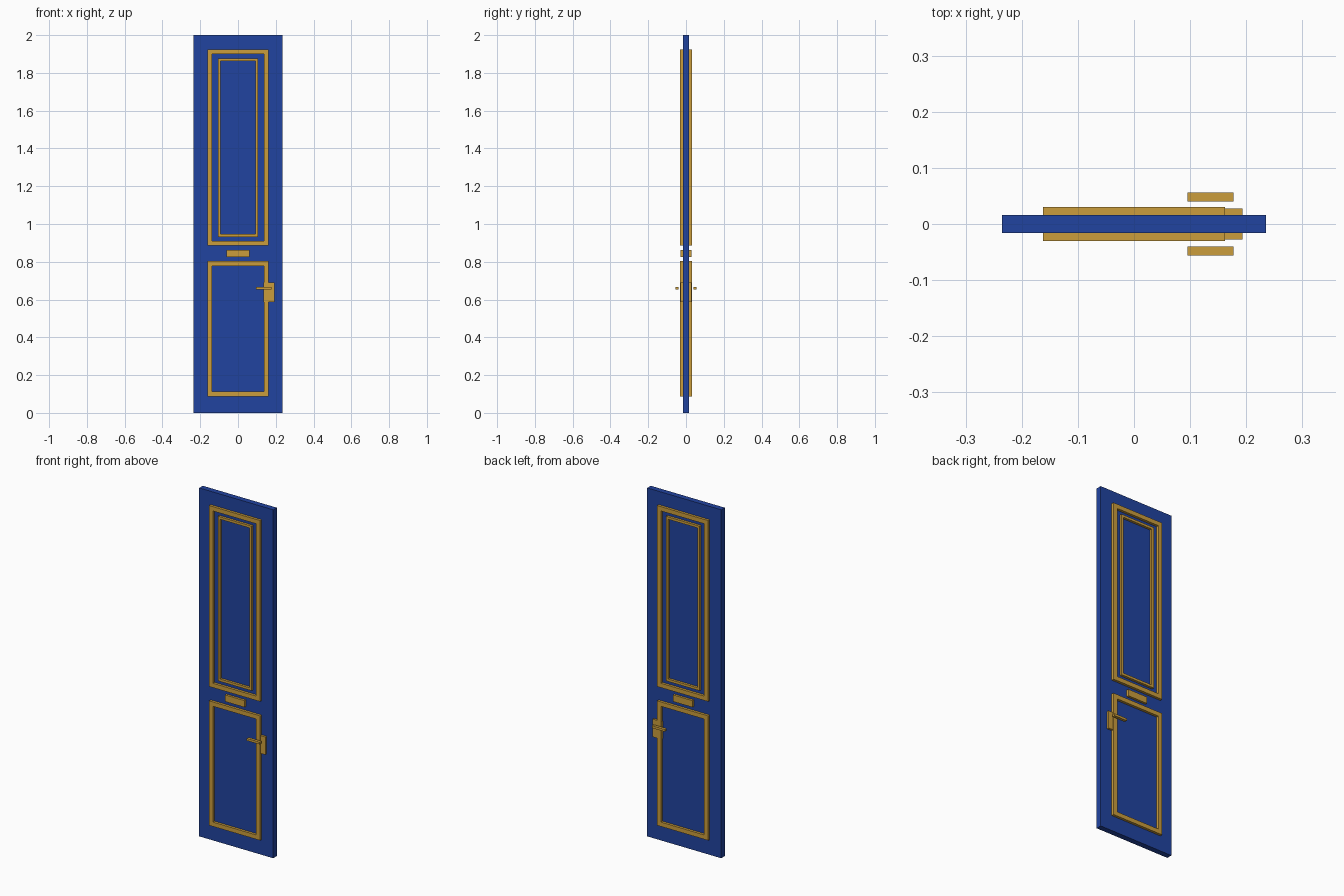
import bpy, bmesh

if "Cube" in bpy.data.objects:
    bpy.data.objects.remove(bpy.data.objects["Cube"])


def material(name, colour):
    m = bpy.data.materials.new(name)
    m.diffuse_color = (*colour, 1)
    m.use_nodes = True
    m.node_tree.nodes["Principled BSDF"].inputs["Base Color"].default_value = m.diffuse_color
    return m


BLUE = material("royal_blue", (0.015, 0.056, 0.35))
GOLD = material("brass_gold", (0.60, 0.34, 0.045))


def finish(name, bm, mat):
    bmesh.ops.recalc_face_normals(bm, faces=bm.faces)
    me = bpy.data.meshes.new(name)
    bm.to_mesh(me)
    bm.free()
    me.materials.append(mat)
    ob = bpy.data.objects.new(name, me)
    bpy.context.collection.objects.link(ob)
    return ob


def box(name, x, y, z, mat):
    bm = bmesh.new()
    bmesh.ops.create_cube(bm, size=1)
    for v in bm.verts:
        v.co = [r[0] if c < 0 else r[1] for c, r in zip(v.co, (x, y, z))]
    return finish(name, bm, mat)


def frame(name, half, z0, z1, width, y):
    """Rectangular picture-frame moulding, extruded along y."""
    bm = bmesh.new()
    rings = []
    for yy in y:
        for d in (0, width):
            a, b, t = half - d, z0 + d, z1 - d
            rings.append([bm.verts.new((px, yy, pz))
                          for px, pz in ((-a, b), (a, b), (a, t), (-a, t))])
    # outer/inner rings at each depth: front, inside, back, outside walls
    for r, s in ((0, 1), (1, 3), (3, 2), (2, 0)):
        for i in range(4):
            j = (i + 1) % 4
            bm.faces.new((rings[r][i], rings[r][j], rings[s][j], rings[s][i]))
    return finish(name, bm, GOLD)


# Door slab
box("door_slab", (-0.235, 0.235), (-0.016, 0.016), (0, 2), BLUE)

# Trim and hardware on both sides
for side, s in (("front", -1), ("back", 1)):
    def depth(a, b):
        return tuple(sorted((s * a, s * b)))

    frame(side + "_upper_frame", 0.162, 0.885, 1.924, 0.025, depth(0.012, 0.0305))
    frame(side + "_upper_inner_frame", 0.107, 0.932, 1.877, 0.014, depth(0.012, 0.0295))
    frame(side + "_lower_frame", 0.162, 0.088, 0.803, 0.025, depth(0.012, 0.0305))
    box(side + "_mail_slot", (-0.062, 0.062), depth(0.012, 0.029), (0.825, 0.863), GOLD)
    box(side + "_lock_plate", (0.136, 0.193), depth(0.012, 0.028), (0.587, 0.689), GOLD)
    box(side + "_handle", (0.095, 0.177), depth(0.040, 0.0565), (0.653, 0.666), GOLD)
